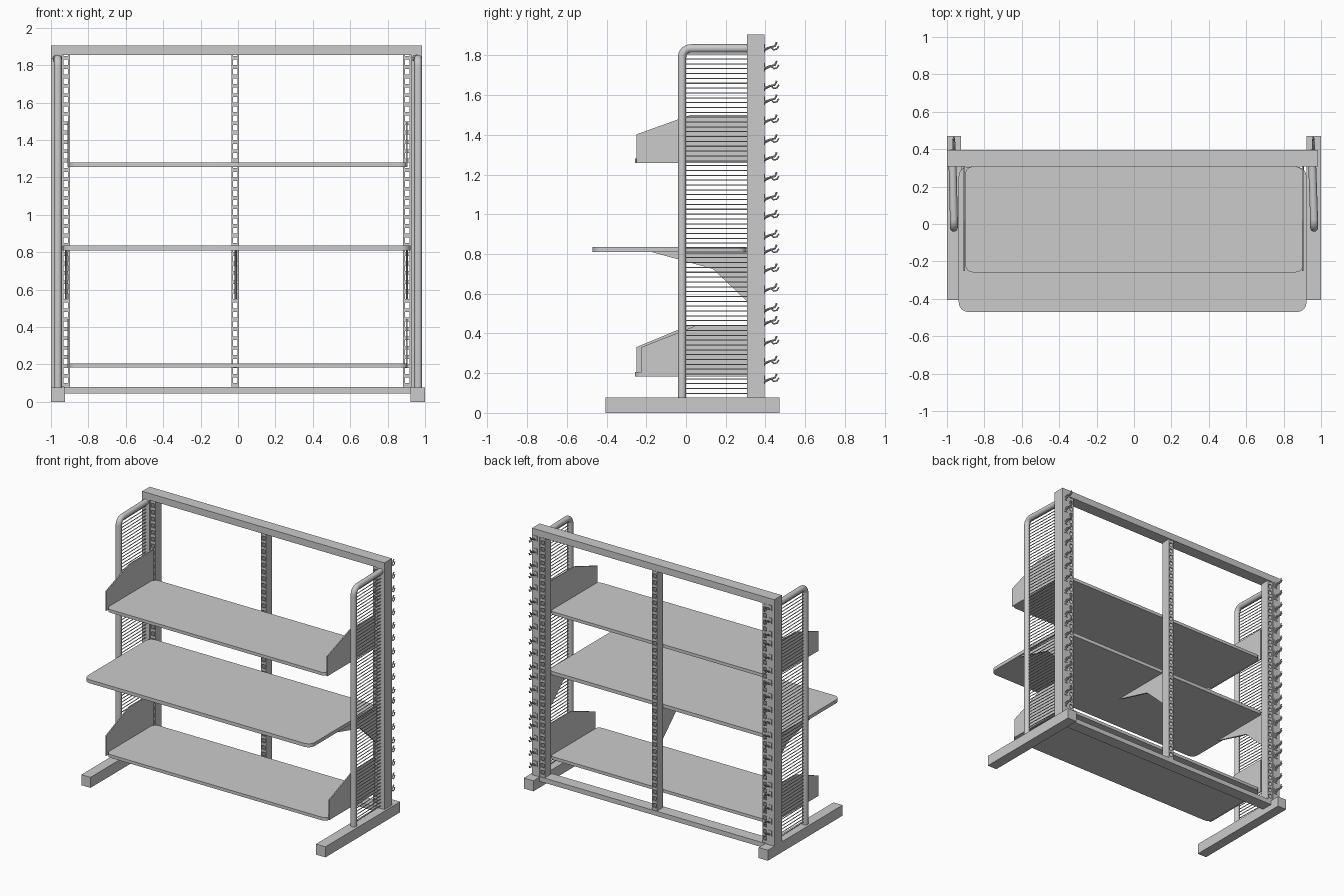
import bpy, bmesh, math
from mathutils import Vector

if "Cube" in bpy.data.objects:
    bpy.data.objects.remove(bpy.data.objects["Cube"])


def finish(name, bm, smooth=False):
    bmesh.ops.recalc_face_normals(bm, faces=bm.faces)
    me = bpy.data.meshes.new(name)
    bm.to_mesh(me)
    bm.free()
    ob = bpy.data.objects.new(name, me)
    bpy.context.collection.objects.link(ob)
    if smooth:
        bpy.ops.object.select_all(action='DESELECT')
        ob.select_set(True)
        bpy.context.view_layer.objects.active = ob
        bpy.ops.object.shade_smooth_by_angle(angle=math.radians(40))
    return ob


def add_box(bm, x0, x1, y0, y1, z0, z1):
    r = bmesh.ops.create_cube(bm, size=1)
    for v in r['verts']:
        v.co = (x0 + (v.co.x + .5) * (x1 - x0),
                y0 + (v.co.y + .5) * (y1 - y0),
                z0 + (v.co.z + .5) * (z1 - z0))


def box(name, *b):
    bm = bmesh.new()
    add_box(bm, *b)
    return finish(name, bm)


def add_prism(bm, pts, offset):
    f = bm.faces.new([bm.verts.new(p) for p in pts])
    r = bmesh.ops.extrude_face_region(bm, geom=[f])
    vs = [e for e in r['geom'] if isinstance(e, bmesh.types.BMVert)]
    bmesh.ops.translate(bm, verts=vs, vec=offset)


def add_tube(bm, path, r, n):
    """Sweep a circle along a path that bends in the vertical plane."""
    path = [Vector(p) for p in path]
    rings = []
    for i, p in enumerate(path):
        t = (path[min(i + 1, len(path) - 1)] - path[max(i - 1, 0)]).normalized()
        side = Vector((1, 0, 0))
        side = (side - t * side.dot(t)).normalized()
        up = t.cross(side)
        rings.append([bm.verts.new(p + r * (math.cos(a) * side + math.sin(a) * up))
                      for a in (2 * math.pi * k / n for k in range(n))])
    for a, b in zip(rings, rings[1:]):
        for k in range(n):
            bm.faces.new((a[k], a[(k + 1) % n], b[(k + 1) % n], b[k]))
    bm.faces.new(rings[0])
    bm.faces.new(rings[-1])


def side_plate(name, x, profile, t):
    bm = bmesh.new()
    add_prism(bm, [(x - t / 2, y, z) for y, z in profile], (t, 0, 0))
    return finish(name, bm)


def board(name, x0, x1, y0, y1, z0, z1, r):
    bm = bmesh.new()
    pts = []
    for cx, cy, a0 in ((x1 - r, y1 - r, 0), (x0 + r, y1 - r, 90),
                       (x0 + r, y0 + r, 180), (x1 - r, y0 + r, 270)):
        for k in range(7):
            a = math.radians(a0 + 15 * k)
            pts.append((cx + r * math.cos(a), cy + r * math.sin(a), z0))
    add_prism(bm, pts, (0, 0, z1 - z0))
    return finish(name, bm, True)


def slotted_strip(name, x):
    """Hollow upright whose front and back walls are perforated."""
    bm = bmesh.new()
    w, z0, z1, pitch = .021, .08, 1.855, .05
    y0, y1, t = .32, .39, .008
    for s in (-1, 1):
        a, b = sorted((x + s * w, x + s * (w - .009)))
        add_box(bm, a, b, y0, y1, z0, z1)
    n = int((z1 - z0) / pitch)
    for i in range(n + 1):
        z = z0 + i * pitch
        for ya, yb in ((y0, y0 + t), (y1 - t, y1)):
            add_box(bm, x - w + .009, x + w - .009, ya, yb, z, min(z + .02, z1))
    return finish(name, bm)


# Main frame
box("top_beam", -1, .985, .307, .395, 1.855, 1.905)
box("bottom_rail", -.93, .925, .307, .395, .045, .08)
box("left_foot", -1, -.925, -.405, .47, 0, .078)
box("right_foot", .922, 1, -.405, .47, 0, .078)
box("left_post", -1, -.941, .307, .395, .075, 1.855)
box("right_post", .925, .985, .307, .395, .075, 1.855)
for side, x in (("left", -.92), ("middle", -.015), ("right", .904)):
    slotted_strip(side + "_slotted_strip", x)

# Side tubes with their wire grilles and rear hooks
hook_z = [1.845, 1.75, 1.65, 1.58, 1.48, 1.38, 1.29, 1.19, 1.09, 1.0,
          .9, .825, .73, .63, .53, .465, .365, .265, .175]
for side, xb, xf, xh in (("left", -.97, -.963, -.966), ("right", .953, .963, .956)):
    R, yc, zc = .045, -.02, 1.835
    path = [(xf, yc, .075)]
    for k in range(9):
        a = math.pi - k * math.pi / 16
        path.append((xf, yc + R + R * math.cos(a), zc - R + R * math.sin(a)))
    path.append((xb, .31, zc))
    bm = bmesh.new()
    add_tube(bm, path, .021, 20)
    finish(side + "_tube", bm, True)

    bm = bmesh.new()
    for i in range(71):
        z = .098 + i * .0244
        add_tube(bm, [(xf, -.015, z), (xb, .31, z)], .003, 6)
    finish(side + "_wire_grille", bm, True)

    bm = bmesh.new()
    for z in hook_z:
        # sloping arm with a raised tip, and a lower curled prong
        add_tube(bm, [(xh, .393, z - .02), (xh, .425, z - .004),
                      (xh, .448, z + .002), (xh, .457, z + .022)], .005, 8)
        add_tube(bm, [(xh + .008, .393, z - .014), (xh + .008, .425, z - .002),
                      (xh + .006, .442, z - .017), (xh + .004, .458, z - .013),
                      (xh + .002, .467, z + .002)], .004, 8)
        add_box(bm, xh - .014, xh + .014, .39, .399, z - .03, z + .012)
    finish(side + "_hooks", bm, True)

# Upper and lower shelves with cheek panels
for level, z, front in (("upper", 1.257, -.25), ("lower", .183, -.225)):
    board(level + "_shelf", -.902, .905, -.258, .307, z, z + .023, .04)
    for side, x, f in (("left", -.908, -.25), ("right", .903, front)):
        k = .02 if f == -.25 else .06
        side_plate(f"{level}_{side}_panel", x,
                   [(f, z), (f, z + .145), (k, z + .262 - .02 * (k < .05)),
                    (.307, z + .262 - .02 * (k < .05)), (.307, z)]
                   if level == "upper" else
                   [(f, z), (f, z + .148), (k, z + .26), (.307, z + .26), (.307, z)], .008)

# Middle worktop shelf on three brackets
board("middle_shelf", -.937, .922, -.47, .305, .81, .836, .05)
for side, x in (("left", -.918), ("middle", -.012), ("right", .904)):
    side_plate(side + "_bracket", x,
               [(-.18, .812), (.135, .725), (.32, .55), (.32, .812)], .012)
